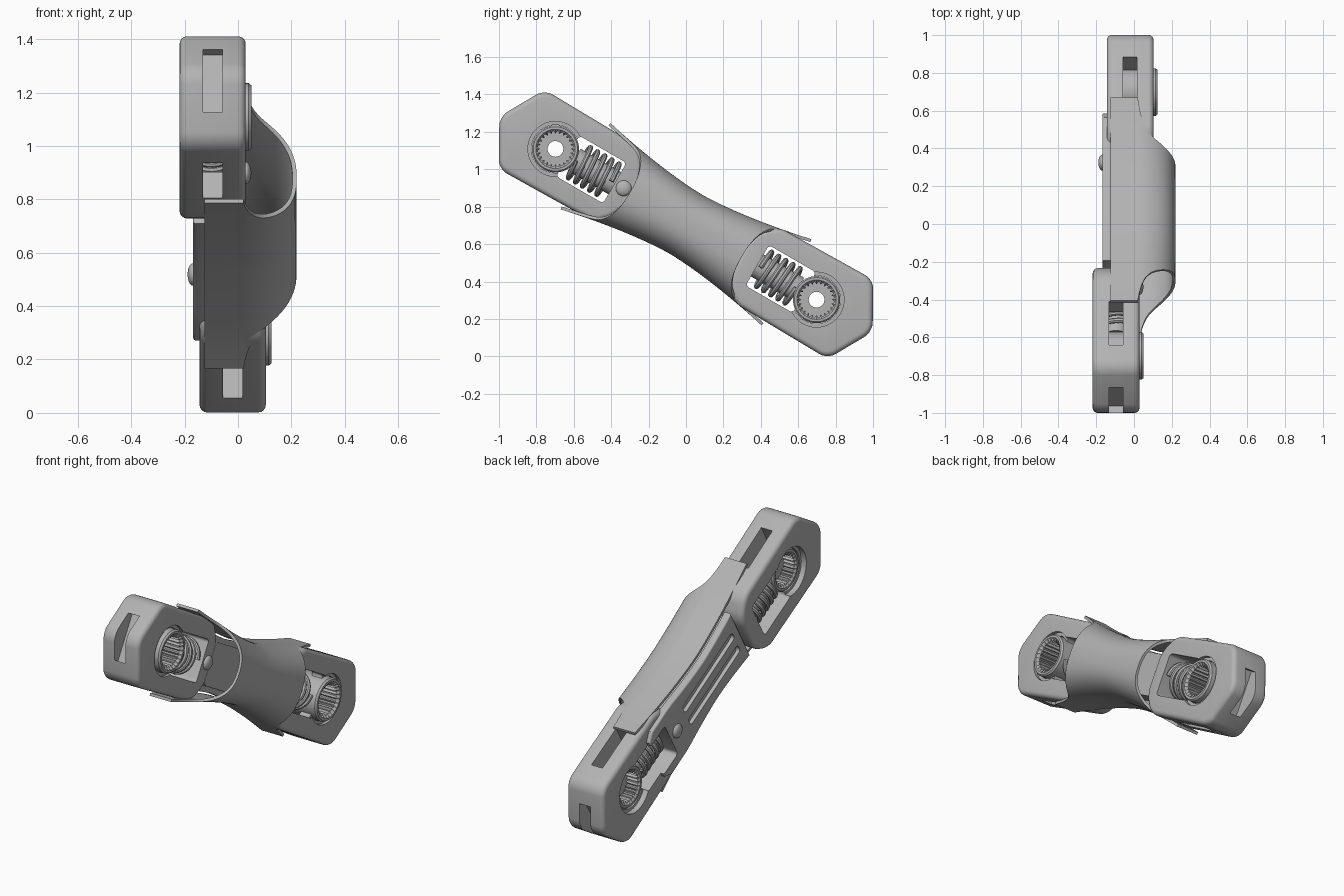
import bpy, bmesh, math
from mathutils import Matrix

old = bpy.data.objects.get("Cube")
if old:
    bpy.data.objects.remove(old, do_unlink=True)

grey = bpy.data.materials.new("matte grey")
grey.use_nodes = True
GREY = (0.45, 0.45, 0.45, 1)
grey.diffuse_color = GREY
grey.node_tree.nodes["Principled BSDF"].inputs["Base Color"].default_value = GREY

# Parts are built along local y, then tilted as a whole
TILT = Matrix.Translation((0, 0, 0.706)) @ Matrix.Rotation(math.radians(-30), 4, 'X')
FRONT_X, BACK_X = -0.095, -0.02
parts = []


def make(name, bm, keep_normals=False):
    if not keep_normals:
        bmesh.ops.recalc_face_normals(bm, faces=bm.faces)
    mesh = bpy.data.meshes.new(name)
    bm.to_mesh(mesh)
    bm.free()
    mesh.materials.append(grey)
    ob = bpy.data.objects.new(name, mesh)
    bpy.context.collection.objects.link(ob)
    return ob


def bake(ob):
    """Turn the modifier stack into plain mesh."""
    deps = bpy.context.evaluated_depsgraph_get()
    mesh = bpy.data.meshes.new_from_object(ob.evaluated_get(deps))
    ob.modifiers.clear()
    ob.data = mesh


def prism(name, pts, x0, x1, corner=0, rim=0):
    """Extrude a side outline across x, rounding its corners and rims."""
    bm = bmesh.new()
    face = bm.faces.new([bm.verts.new((x0, u, w)) for u, w in pts])
    ext = bmesh.ops.extrude_face_region(bm, geom=[face])
    for v in ext["geom"]:
        if isinstance(v, bmesh.types.BMVert):
            v.co.x = x1
    bmesh.ops.recalc_face_normals(bm, faces=bm.faces)
    if corner:
        sides = [e for e in bm.edges if abs(e.verts[0].co.x - e.verts[1].co.x) > 1e-4]
        bmesh.ops.bevel(bm, geom=sides, offset=corner, segments=5,
                        profile=0.5, affect='EDGES')
    if rim:
        caps = [e for e in bm.edges if abs(e.verts[0].co.x - e.verts[1].co.x) < 1e-4]
        bmesh.ops.bevel(bm, geom=caps, offset=rim, segments=4,
                        profile=0.5, affect='EDGES')
    return make(name, bm)


def slab(name, u0, u1, w0, w1, x0, x1, corner=0):
    return prism(name, [(u0, w0), (u1, w0), (u1, w1), (u0, w1)], x0, x1, corner)


def lathe(name, profile, u, steps=72):
    """Closed ring around x; profile rows are radius, x, tooth depth."""
    bm = bmesh.new()
    rings = []
    for i in range(steps):
        a = math.tau * i / steps
        ring = []
        for r, x, tooth in profile:
            r -= tooth if i % 3 == 0 else 0
            ring.append(bm.verts.new((x, u + r * math.cos(a), r * math.sin(a))))
        rings.append(ring)
    n = len(profile)
    for i in range(steps):
        a, b = rings[i], rings[(i + 1) % steps]
        for j in range(n):
            k = (j + 1) % n
            bm.faces.new((a[j], a[k], b[k], b[j]))
    return make(name, bm)


def disc(name, radius, u, x0, x1):
    bm = bmesh.new()
    m = Matrix.Translation(((x0 + x1) / 2, u, 0)) @ Matrix.Rotation(math.pi / 2, 4, 'Y')
    bmesh.ops.create_cone(bm, cap_ends=True, segments=64, radius1=radius,
                          radius2=radius, depth=x1 - x0, matrix=m)
    return make(name, bm)


def cut(ob, cutters):
    for c in cutters:
        c.hide_render = True
        mod = ob.modifiers.new("cut", 'BOOLEAN')
        mod.operation = 'DIFFERENCE'
        mod.solver = 'EXACT'
        mod.object = c
    bake(ob)
    for c in cutters:
        bpy.data.objects.remove(c, do_unlink=True)


def dome(name, u, x):
    bm = bmesh.new()
    m = Matrix.Translation((x, u, 0)) @ Matrix.Diagonal((0.5, 1, 1, 1))
    bmesh.ops.create_uvsphere(bm, u_segments=24, v_segments=12, radius=0.042, matrix=m)
    parts.append(make(name, bm))


# End links with splined socket, spring and plunger
HALF = [(0.335, 0.13), (0.43, 0.235), (1.015, 0.245), (1.152, 0)]
OUTLINE = HALF + [(u, -w) for u, w in reversed(HALF[:-1])]


def end_link(side, s, cx):
    link = prism(side + "_link", [(s * u, w) for u, w in OUTLINE],
                 cx - 0.124, cx + 0.124, 0.05, 0.028)
    cut(link, [
        slab("window", s * 0.44, s * 0.73, -0.125, 0.125, cx - 0.3, cx + 0.3, 0.02),
        disc("bore", 0.128, s * 0.806, cx - 0.3, cx + 0.3),
        disc("recess", 0.147, s * 0.806, cx + 0.104, cx + 0.3),
        disc("rear_recess", 0.145, s * 0.806, cx - 0.3, cx - 0.09),
        slab("side_slot", s * 0.61, s * 0.88, -0.4, 0.4, cx - 0.037, cx + 0.037),
        slab("nose_slot", s * 1.035, s * 1.3, -0.135, 0.135, cx - 0.037, cx + 0.037)])
    parts.append(link)

    hi, lo = cx + 0.145, cx - 0.09
    t = 0.013
    parts.append(lathe(side + "_socket", [
        (0.118, lo, 0), (0.126, lo + 0.01, 0), (0.126, hi - 0.01, 0), (0.118, hi, 0),
        (0.105, hi, 0), (0.095, hi - 0.015, t), (0.095, cx + 0.01, t),
        (0.042, cx + 0.01, 0), (0.042, cx - 0.01, 0), (0.095, cx - 0.01, t),
        (0.095, lo + 0.01, t), (0.105, lo, 0)], s * 0.806))

    bm = bmesh.new()
    m = Matrix.Translation((cx, s * 0.56, 0)) @ Matrix.Rotation(math.pi / 2, 4, 'X')
    bmesh.ops.create_cone(bm, cap_ends=True, segments=32, radius1=0.068,
                          radius2=0.068, depth=0.26, matrix=m)
    parts.append(make(side + "_plunger", bm))

    curve = bpy.data.curves.new(side + "_spring", 'CURVE')
    curve.dimensions = '3D'
    curve.bevel_depth = 0.014
    curve.bevel_resolution = 2
    curve.use_fill_caps = True
    line = curve.splines.new('POLY')
    turns, per = 5, 28
    line.points.add(turns * per)
    for i, p in enumerate(line.points):
        a = math.tau * i / per
        u = s * (0.46 + 0.22 * i / (turns * per))
        p.co = (cx + 0.1 * math.cos(a), u, 0.1 * math.sin(a), 1)
    spring = bpy.data.objects.new(side + "_spring", curve)
    bpy.context.collection.objects.link(spring)
    deps = bpy.context.evaluated_depsgraph_get()
    mesh = bpy.data.meshes.new_from_object(spring.evaluated_get(deps))
    bpy.data.objects.remove(spring, do_unlink=True)
    mesh.materials.clear()
    mesh.materials.append(grey)
    coil = bpy.data.objects.new(side + "_spring", mesh)
    bpy.context.collection.objects.link(coil)
    parts.append(coil)


end_link("front", -1, FRONT_X)
end_link("back", 1, BACK_X)


# Waisted grip shell: an arch with scalloped ends
def half_width(u):
    return 0.18 + 0.086 * abs(u / 0.62) ** 1.6


STEPS, COLS = 22, 32
section = [(-0.125, 1, 0), (-0.05, 1, 0)]
for i in range(STEPS + 1):
    a = math.pi / 2 * (i / STEPS) ** 1.3
    section.append((0.02 + 0.2 * math.sin(a), max(math.cos(a), 0) ** 0.8, math.sin(a)))
section += [(x, -w, k) for x, w, k in reversed(section[:-1])]
bm = bmesh.new()
grid = []
for x, w, k in section:
    reach = 0.345 + 0.1 * (1 - k) + 0.175 * math.exp(-8 * k)
    us = [reach * (2 * j / COLS - 1) for j in range(COLS + 1)]
    grid.append([bm.verts.new((x, u, w * half_width(u))) for u in us])
for a, b in zip(grid, grid[1:]):
    for j in range(COLS):
        bm.faces.new((a[j], b[j], b[j + 1], a[j + 1]))
shell = make("grip_shell", bm, True)
solid = shell.modifiers.new("thickness", 'SOLIDIFY')
solid.thickness = 0.016
solid.offset = -1
bake(shell)
parts.append(shell)

# Spine plate with two long grooves, and the core bar behind it
us = [-0.33 + 0.87 * i / 16 for i in range(17)]
edge = [(u, min(half_width(u) - 0.025, 0.19)) for u in us] + [(0.59, 0.15)]
spine = prism("spine_plate", edge + [(u, -w) for u, w in reversed(edge)],
              -0.168, -0.12, 0, 0.01)
cut(spine, [slab("window", 0.44, 0.8, -0.125, 0.125, -0.3, 0.1, 0.02)]
    + [slab("groove", -0.28, 0.27, w - 0.026, w + 0.026, -0.3, -0.145, 0.02)
       for w in (-0.055, 0.055)])
parts.append(spine)
parts.append(slab("core_bar", -0.36, 0.36, -0.125, 0.125, -0.125, 0.03, 0.03))

# Pivot buttons
dome("front_pivot_button", -0.385, FRONT_X + 0.124)
dome("back_pivot_button", 0.375, -0.168)

# Tilt everything and shade
bpy.ops.object.select_all(action='DESELECT')
for ob in parts:
    ob.data.transform(TILT)
    ob.select_set(True)
bpy.context.view_layer.objects.active = parts[0]
bpy.ops.object.shade_smooth_by_angle(angle=math.radians(32))
